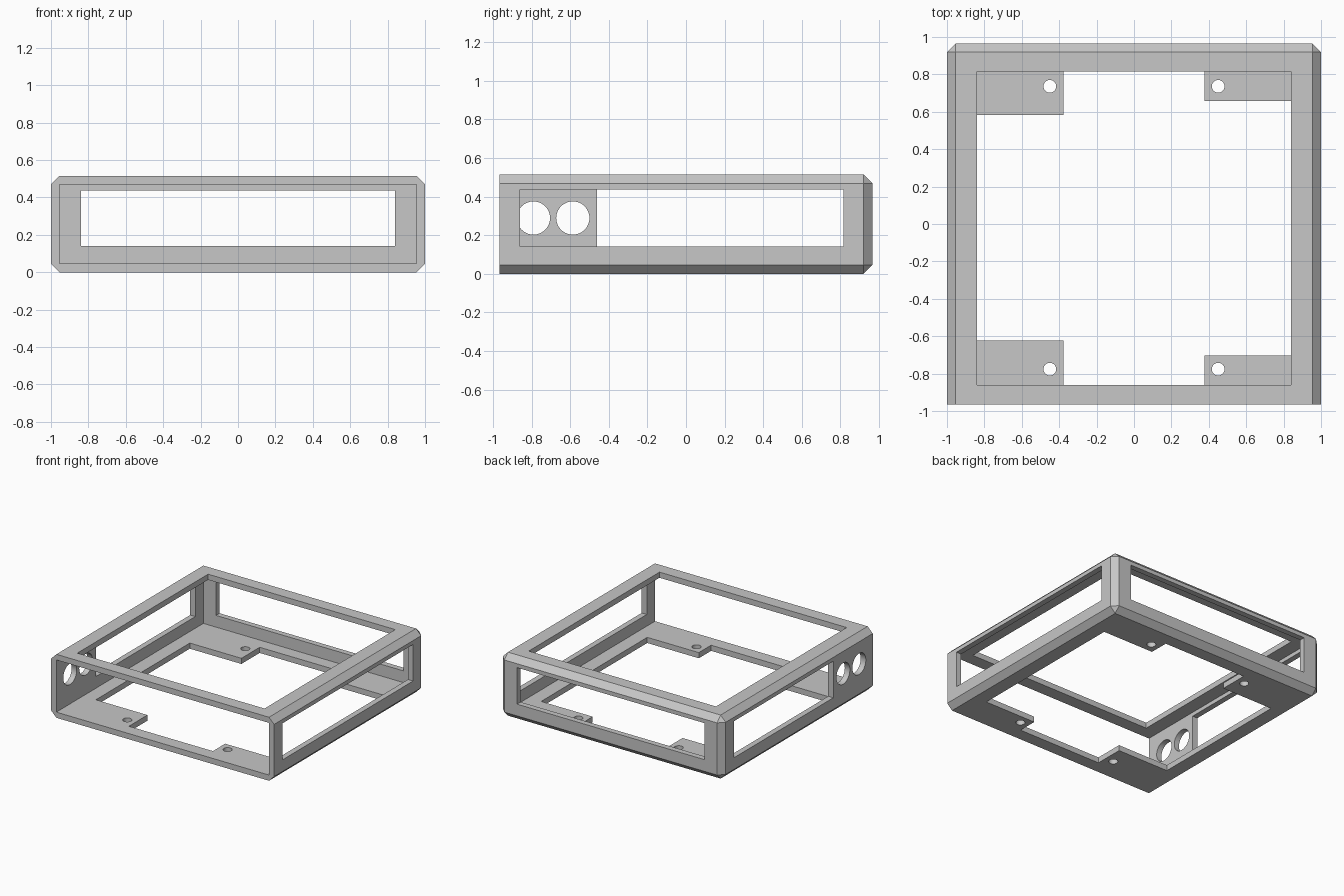
import bpy
import bmesh
from mathutils import Matrix, Vector

if "Cube" in bpy.data.objects:
    bpy.data.objects.remove(bpy.data.objects["Cube"], do_unlink=True)

# Overall sizes
W, D, H = 1.0, 0.965, 0.515      # half width, half depth, height
T = 0.046                        # wall thickness and chamfer
WIN_X = 0.84                     # window half width
FRONT, BACK = -0.86, 0.816       # window limits along y
LOW, HIGH = 0.141, 0.437         # side window limits along z

grey = bpy.data.materials.new("plain grey")
grey.use_nodes = True
colour = (0.57, 0.57, 0.57, 1)
grey.diffuse_color = colour
grey.node_tree.nodes["Principled BSDF"].inputs["Base Color"].default_value = colour


def add_object(name, bm):
    bmesh.ops.recalc_face_normals(bm, faces=bm.faces)
    mesh = bpy.data.meshes.new(name)
    bm.to_mesh(mesh)
    bm.free()
    mesh.materials.append(grey)
    obj = bpy.data.objects.new(name, mesh)
    bpy.context.collection.objects.link(obj)
    return obj


def box_bm(lo, hi):
    lo, hi = Vector(lo), Vector(hi)
    bm = bmesh.new()
    bmesh.ops.create_cube(bm, size=1, matrix=Matrix.Translation((lo + hi) / 2)
                          @ Matrix.Diagonal((*(hi - lo), 1)))
    return bm


def cut(target, bm):
    cutter = add_object("cutter", bm)
    cutter.hide_render = True
    mod = target.modifiers.new("cut", 'BOOLEAN')
    mod.operation, mod.solver, mod.object = 'DIFFERENCE', 'EXACT', cutter
    bpy.context.view_layer.objects.active = target
    bpy.ops.object.modifier_apply(modifier=mod.name)
    bpy.data.objects.remove(cutter, do_unlink=True)


def cut_hole(target, centre, radius, axis):
    bm = bmesh.new()
    turn = Vector((0, 0, 1)).rotation_difference(Vector(axis)).to_matrix().to_4x4()
    bmesh.ops.create_cone(bm, cap_ends=True, segments=48, radius1=radius, radius2=radius,
                          depth=0.2, matrix=Matrix.Translation(centre) @ turn)
    cut(target, bm)


# Outer block, chamfered everywhere but around the open front
bm = box_bm((-W, -D, 0), (W, D, H))
edges = [e for e in bm.edges if any(v.co.y > 0 for v in e.verts)]
bmesh.ops.bevel(bm, geom=edges, offset=T, segments=1, affect='EDGES')
case = add_object("open_case", bm)
# The chamfers run straight through to the front corners

# Cavity, open at the front
cut(case, box_bm((-W + T, -D - 0.1, T), (W - T, D - T, H - T)))

# Windows: top, back, +x side, and the shorter one on the -x side
cut(case, box_bm((-WIN_X, FRONT, H - 0.1), (WIN_X, BACK, H + 0.1)))
cut(case, box_bm((-WIN_X, D - 0.1, LOW), (WIN_X, D + 0.1, HIGH)))
cut(case, box_bm((W - 0.1, FRONT, LOW), (W + 0.1, BACK, HIGH)))
cut(case, box_bm((-W - 0.1, -0.46, LOW), (-W + 0.1, BACK, HIGH)))

# Floor opening, leaving a mounting tab in each corner
TAB = 0.377
outline = [(-TAB, FRONT), (TAB, FRONT), (TAB, -0.703), (WIN_X, -0.703),
           (WIN_X, 0.657), (TAB, 0.657), (TAB, BACK), (-TAB, BACK),
           (-TAB, 0.582), (-WIN_X, 0.582), (-WIN_X, -0.622), (-TAB, -0.622)]
bm = bmesh.new()
face = bm.faces.new([bm.verts.new((x, y, -0.1)) for x, y in outline])
top = bmesh.ops.extrude_face_region(bm, geom=[face])["geom"]
bmesh.ops.translate(bm, vec=(0, 0, 0.2),
                    verts=[v for v in top if isinstance(v, bmesh.types.BMVert)])
cut(case, bm)

# Screw holes in the tabs
for x in (-0.45, 0.45):
    for y in (-0.776, 0.736):
        cut_hole(case, (x, y, 0), 0.034, (0, 0, 1))

# Two round ports in the -x wall
for y in (-0.79, -0.586):
    cut_hole(case, (-W, y, 0.289), 0.086, (1, 0, 0))

# Flat faces, smooth hole walls
bpy.ops.object.select_all(action='DESELECT')
case.select_set(True)
bpy.context.view_layer.objects.active = case
bpy.ops.object.shade_smooth_by_angle(angle=0.35)
